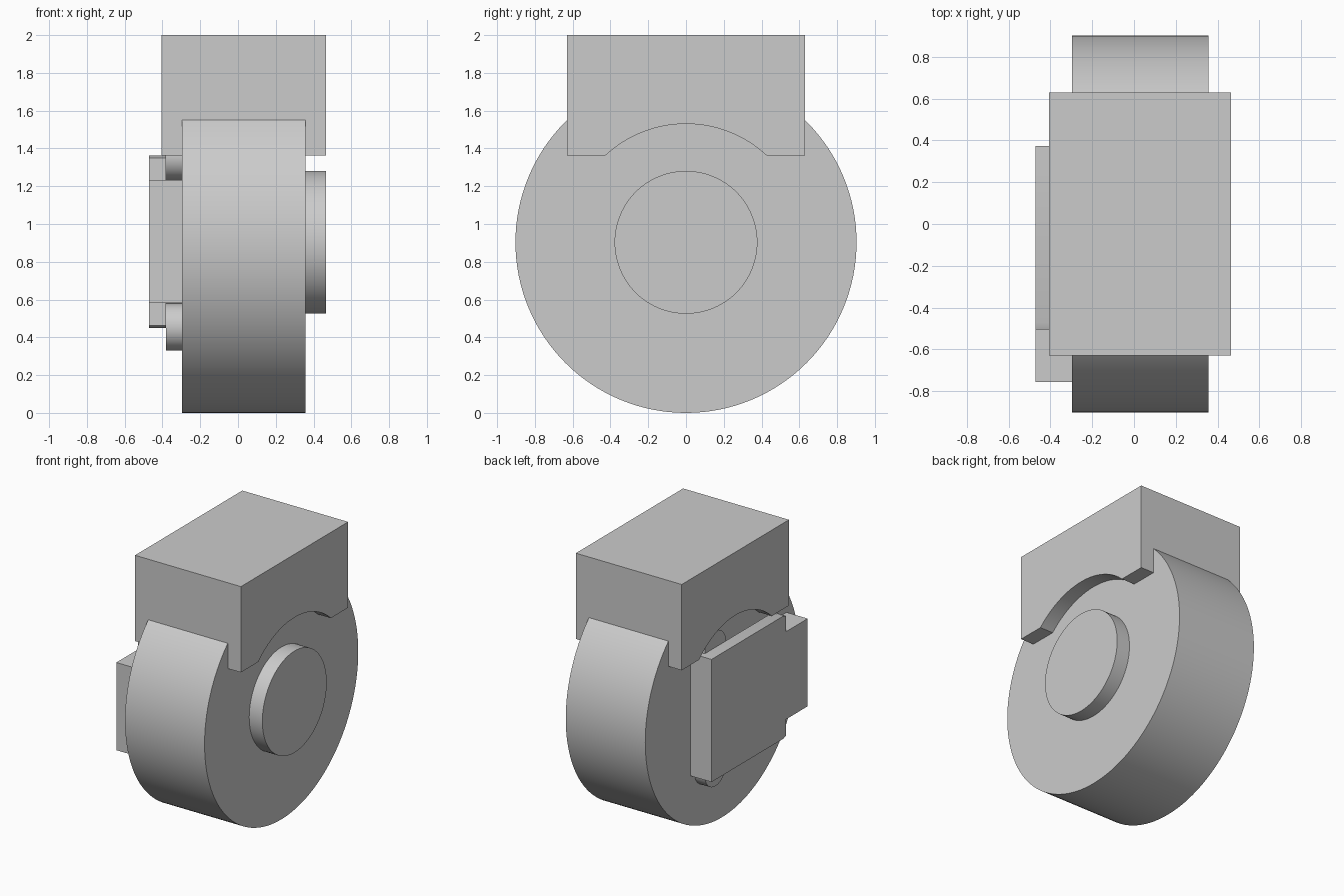
import bpy
import bmesh
from math import sin, cos, radians, asin

cube = bpy.data.objects.get("Cube")
if cube:
    bpy.data.objects.remove(cube, do_unlink=True)

# Single plain grey finish
grey = bpy.data.materials.new("plain_grey")
grey.use_nodes = True
colour = (0.6, 0.6, 0.6, 1)
grey.diffuse_color = colour
grey.node_tree.nodes["Principled BSDF"].inputs["Base Color"].default_value = colour

AXLE_Z = 0.903


def extrude_x(name, outline, x0, x1):
    """Extrude a (y, z) outline between two x positions."""
    bm = bmesh.new()
    face = bm.faces.new([bm.verts.new((x0, y, z)) for y, z in outline])
    extruded = bmesh.ops.extrude_face_region(bm, geom=[face])["geom"]
    verts = [v for v in extruded if isinstance(v, bmesh.types.BMVert)]
    bmesh.ops.translate(bm, verts=verts, vec=(x1 - x0, 0, 0))
    bmesh.ops.recalc_face_normals(bm, faces=bm.faces)
    mesh = bpy.data.meshes.new(name)
    bm.to_mesh(mesh)
    bm.free()
    mesh.materials.append(grey)
    obj = bpy.data.objects.new(name, mesh)
    bpy.context.collection.objects.link(obj)
    bpy.ops.object.select_all(action="DESELECT")
    obj.select_set(True)
    bpy.context.view_layer.objects.active = obj
    bpy.ops.object.shade_smooth_by_angle(angle=radians(25))
    return obj


def arc(y, z, r, start, end, steps):
    angles = [start + (end - start) * i / steps for i in range(steps + 1)]
    return [(y + r * cos(a), z + r * sin(a)) for a in angles]


def disc(name, y, z, r, x0, x1, sides=96):
    return extrude_x(name, arc(y, z, r, 0, radians(360), sides)[:-1], x0, x1)


def rect(y0, y1, z0, z1):
    return [(y0, z0), (y1, z0), (y1, z1), (y0, z1)]


# Wheel and the raised hub on its left face
disc("wheel", 0, AXLE_Z, 0.903, -0.297, 0.357, 128)
disc("hub", 0, AXLE_Z, 0.378, 0.3, 0.465)

# Top housing with an arched underside
base_z, arch_r = 1.362, 0.627
rise = asin((base_z - AXLE_Z) / arch_r)
arch = arc(0, AXLE_Z, arch_r, rise, radians(180) - rise, 40)
extrude_x("top_housing", [(-0.63, base_z), (-0.63, 2), (0.63, 2), (0.63, base_z)] + arch,
          -0.406, 0.465)

# Side cover with slightly clipped front corners
low, high = 0.45, 1.362
extrude_x("side_cover", [(0.373, low), (0.373, high), (-0.47, high), (-0.505, high - 0.012),
                         (-0.505, low + 0.012), (-0.47, low)], -0.471, -0.38)

# Central rail and rear wall joining the cover to the wheel
extrude_x("side_rail", rect(-0.757, 0.3, 0.582, 1.234), -0.471, -0.29)
extrude_x("side_rear_wall", rect(0.2, 0.373, low, high), -0.4, -0.29)

# Mounting pins behind the cover
for label, z in (("lower", low + 0.005), ("upper", high - 0.005)):
    disc(label + "_pin", 0.2, z, 0.125, -0.382, -0.29, 48)
